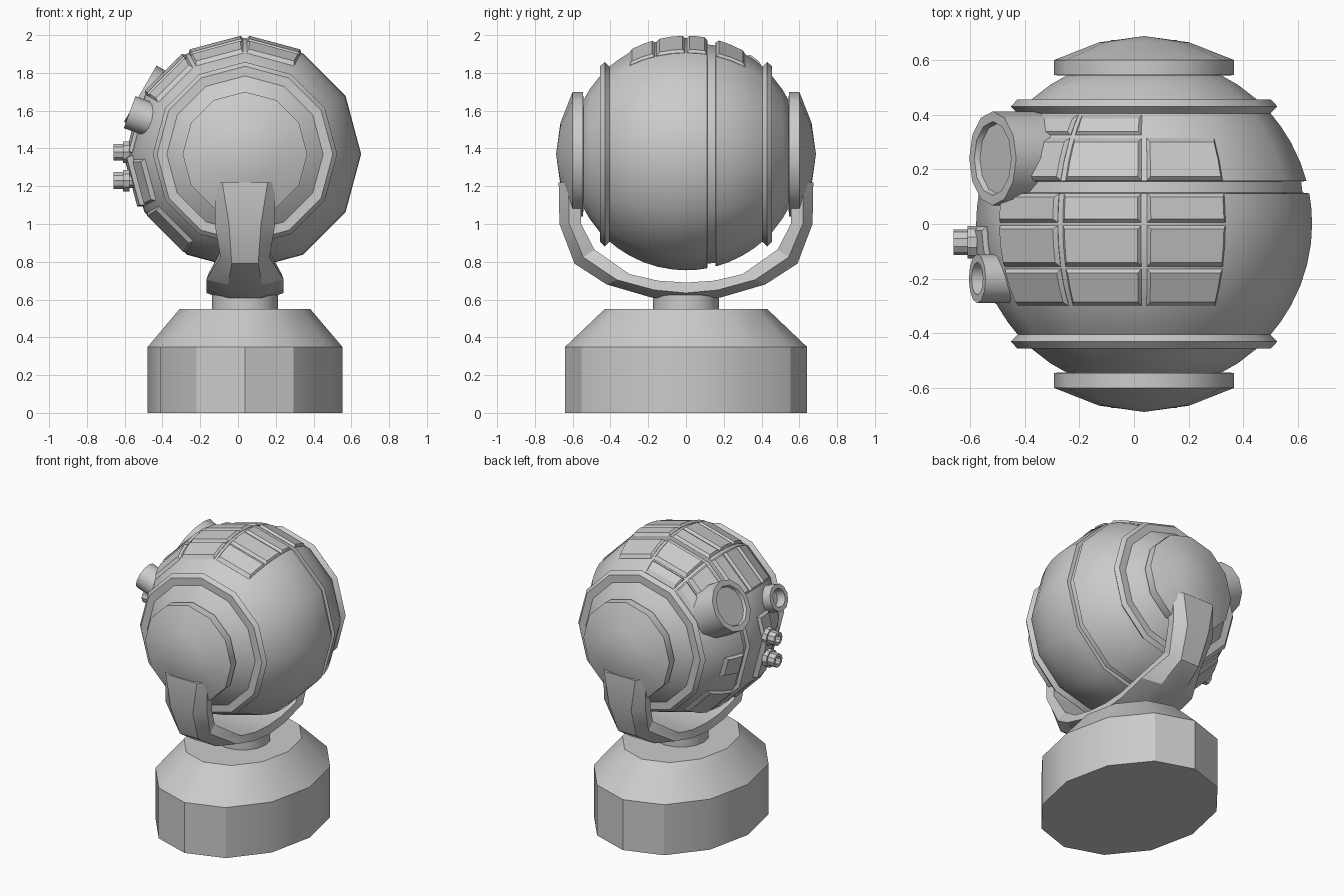
import bpy, bmesh
from math import sin, cos, pi, radians, sqrt
from mathutils import Matrix, Vector

if "Cube" in bpy.data.objects:
    bpy.data.objects.remove(bpy.data.objects["Cube"])

CX, CZ, R = 0.037, 1.37, 0.615      # ball centre and radius


def finish(name, bm, angle=31):
    bmesh.ops.remove_doubles(bm, verts=bm.verts, dist=1e-5)
    bmesh.ops.recalc_face_normals(bm, faces=bm.faces)
    me = bpy.data.meshes.new(name)
    bm.to_mesh(me)
    bm.free()
    ob = bpy.data.objects.new(name, me)
    bpy.context.collection.objects.link(ob)
    bpy.ops.object.select_all(action='DESELECT')
    ob.select_set(True)
    bpy.context.view_layer.objects.active = ob
    bpy.ops.object.shade_smooth_by_angle(angle=radians(angle))
    return ob


def skin(bm, rings, cap=False):
    vs = [[bm.verts.new(p) for p in ring] for ring in rings]
    n = len(vs[0])
    for a, b in zip(vs, vs[1:]):
        for i in range(n):
            j = (i + 1) % n
            bm.faces.new((a[i], a[j], b[j], b[i]))
    if cap:
        bm.faces.new(vs[0])
        bm.faces.new(vs[-1])


def lathe(name, profile, origin, axis, n=12, sx=1.0):
    # profile: (distance along axis, radius)
    if axis == 'Y':
        rot = Matrix.Rotation(-pi / 2, 4, 'X')
    elif axis == 'Z':
        rot = Matrix()
    else:
        rot = Vector(axis).to_track_quat('Z', 'Y').to_matrix().to_4x4()
    m = Matrix.Translation(origin) @ rot
    bm = bmesh.new()
    skin(bm, [[m @ Vector((r * sx * cos(2 * pi * i / n), r * sin(2 * pi * i / n), h))
               for i in range(n)] for h, r in profile])
    bmesh.ops.dissolve_degenerate(bm, dist=1e-6, edges=bm.edges)
    return finish(name, bm)


def ball_r(y):
    return sqrt(R * R - y * y)


# Base, oval with twelve sides, and neck
lathe("base", [(0, 0), (0, 0.64), (0.35, 0.64), (0.55, 0.43), (0.55, 0)],
      (CX, 0, 0), 'Z', sx=0.515 / 0.64)
lathe("neck", [(0.53, 0), (0.53, 0.175), (0.625, 0.175), (0.625, 0)], (CX, 0, 0), 'Z', 16)

# Ball with side rings and one groove
side = [(0.56, 0), (0.56, 0.255), (0.51, 0.343), (0.455, 0.414), (0.455, 0.465),
        (0.43, 0.488), (0.405, 0.463)]
prof = [(-y, r) for y, r in side]
prof += [(y, ball_r(y)) for y in (-0.36, -0.30, -0.225, -0.15, -0.07, 0, 0.06, 0.112)]
prof += [(0.115, 0.58), (0.155, 0.575)]
prof += [(y, ball_r(y)) for y in (0.158, 0.225, 0.30, 0.36)]
prof += side[::-1]
lathe("ball", prof, (CX, 0, CZ), 'Y')

# Pivot caps
for s, label in ((-1, "front"), (1, "back")):
    lathe(label + "_pivot_cap",
          [(s * 0.53, 0), (s * 0.545, 0.33), (s * 0.60, 0.33), (s * 0.665, 0.165), (s * 0.688, 0)],
          (CX, 0, CZ), 'Y')

# Yoke: outer y,z / inner y,z / half width / half width of outer face
st = [(0.674, 1.22, 0.56, 1.22, 0.16, 0.12), (0.67, 1.0, 0.555, 1.0, 0.16, 0.085),
      (0.59, 0.79, 0.485, 0.865, 0.13, 0.07), (0.42, 0.68, 0.30, 0.735, 0.205, 0.09),
      (0.18, 0.61, 0.15, 0.70, 0.205, 0.08)]
path = [(-a, b, -c, d, w, f) for a, b, c, d, w, f in st]
path += [(0, 0.59, 0, 0.69, 0.205, 0.08)] + st[::-1]
bm = bmesh.new()
rings = []
for oy, oz, iy, iz, w, f in path:
    my, mz = oy * 0.55 + iy * 0.45, oz * 0.55 + iz * 0.45
    rings.append([(CX - f, oy, oz), (CX + f, oy, oz), (CX + w, my, mz),
                  (CX + w * 0.95, iy, iz), (CX - w * 0.95, iy, iz), (CX - w, my, mz)])
skin(bm, rings, cap=True)
finish("yoke", bm, 20)


# Armour plates, each lying on one flat of the ball
def plate(bm, k, y0, y1, t0=0.035, t1=0.965, h=0.018):
    def pt(t, y, lift):
        r = ball_r(y) + lift
        a, b = radians(30 * k), radians(30 * k + 30)
        return (CX - r * (sin(a) * (1 - t) + sin(b) * t), y,
                CZ + r * (cos(a) * (1 - t) + cos(b) * t))
    rings = []
    for lift, i in ((-0.02, 0), (0.002, 0), (h, 0.014)):
        e = i * 3
        ym = (y0 + y1) / 2
        a, b = t0 + e, t1 - e
        rings.append([pt(a, y0 + i, lift), pt(b, y0 + i, lift), pt(b, ym, lift),
                      pt(b, y1 - i, lift), pt(a, y1 - i, lift), pt(a, ym, lift)])
    skin(bm, rings, cap=True)


bm = bmesh.new()
rows = [(-0.30, -0.165), (-0.155, -0.005), (0.005, 0.112), (0.16, 0.315)]
for k in (-1, 0, 1):
    for y0, y1 in rows:
        plate(bm, k, y0, y1)
for k in (0, 1):
    plate(bm, k, 0.325, 0.40)
finish("top_plates", bm, 15)

bm = bmesh.new()
plate(bm, 2, -0.145, -0.01, 0.5, 0.98)
plate(bm, 3, -0.145, -0.01, 0.02, 0.9, 0.03)
plate(bm, 3, 0.16, 0.29, 0.1, 0.6)
plate(bm, 3, -0.30, -0.165, 0.1, 0.9)
plate(bm, 4, -0.30, -0.12)
plate(bm, 4, 0.16, 0.34)
finish("side_plates", bm, 15)


# Sensor tubes, pointing outward from the ball
def tube(name, deg, y, tip, r, inner, depth, back, n=12):
    d = Vector((-cos(radians(deg)), 0, sin(radians(deg))))
    o = Vector((CX, y, CZ)) + d * tip
    lathe(name, [(-back, 0), (-back, r), (0, r), (0, inner), (-depth, inner * 0.95), (-depth, 0)],
          o, d, n)


tube("large_lens", 30, 0.24, 0.64, 0.172, 0.135, 0.02, 0.22)
tube("small_lens", 20, -0.2, 0.65, 0.09, 0.06, 0.06, 0.16)

# Two small side nozzles with a collar
for i, z in enumerate((1.38, 1.23)):
    lathe("nozzle_%d" % (i + 1),
          [(-0.16, 0), (-0.16, 0.042), (-0.085, 0.042), (-0.085, 0.06), (-0.05, 0.06), (-0.05, 0.047),
           (0, 0.047), (0, 0.028), (-0.04, 0.026), (-0.04, 0)],
          (-0.66, -0.067, z), (-1, 0, 0), 10)
